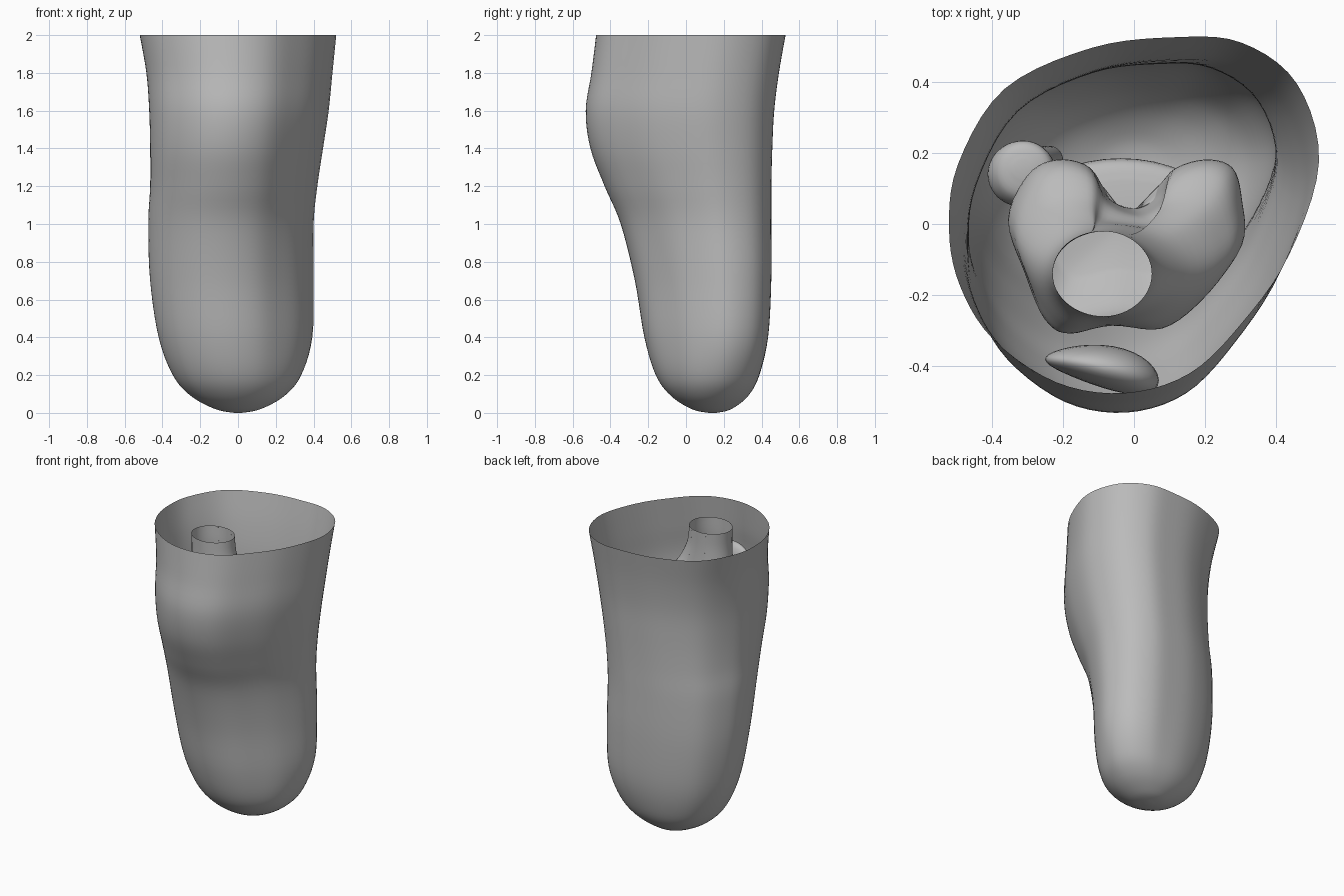
import bpy
import bmesh
import math
from mathutils import Vector

default_cube = bpy.data.objects.get("Cube")
if default_cube:
    bpy.data.objects.remove(default_cube, do_unlink=True)

# One plain grey for every part
grey = bpy.data.materials.new("plain grey")
grey.use_nodes = True
grey.diffuse_color = (0.5, 0.5, 0.5, 1)
shader = next(n for n in grey.node_tree.nodes if n.type == 'BSDF_PRINCIPLED')
shader.inputs["Base Color"].default_value = grey.diffuse_color


def spline(points, steps, closed):
    """Smooth curve through points of any dimension."""
    points = [Vector(p) for p in points]
    count = len(points)

    def pick(index):
        return points[index % count] if closed else points[max(0, min(count - 1, index))]

    result = []
    for i in range(count if closed else count - 1):
        a, b, c, d = (pick(i + k) for k in (-1, 0, 1, 2))
        for s in range(steps):
            t = s / steps
            result.append(b + (c - a) * (t / 2)
                          + (a * 2 - b * 5 + c * 4 - d) * (t * t / 2)
                          + (b * 3 - a - c * 3 + d) * (t ** 3 / 2))
    if not closed:
        result.append(points[-1])
    return result


def finish(name, bm):
    mesh = bpy.data.meshes.new(name)
    bm.to_mesh(mesh)
    bm.free()
    mesh.materials.append(grey)
    obj = bpy.data.objects.new(name, mesh)
    bpy.context.collection.objects.link(obj)
    for polygon in mesh.polygons:
        polygon.use_smooth = True


def spline_levels(levels):
    """Smooth the level values column by column, in pairs of vectors."""
    first = spline([level[:3] for level in levels], 5, False)
    second = spline([level[3:] for level in levels], 5, False)
    return [(*a, *b) for a, b in zip(first, second)]


def loft(name, outline, levels, cap_top=False):
    """Skin an outline through levels of (z, left, right, front, back, roundness)."""
    shape = spline(outline, 5, True)
    bm = bmesh.new()
    rings = []
    for z, left, right, front, back, roundness in spline_levels(levels):
        ring = []
        for p in shape:
            q = p.lerp(p.normalized(), roundness)
            x = (left + right) / 2 + q.x * (right - left) / 2
            y = (front + back) / 2 + q.y * (back - front) / 2
            ring.append(bm.verts.new((x, y, z)))
        rings.append(ring)
    count = len(shape)
    for upper, lower in zip(rings, rings[1:]):
        for i in range(count):
            j = (i + 1) % count
            bm.faces.new((upper[i], lower[i], lower[j], upper[j]))

    def cap(ring, flip):
        middle = sum((v.co for v in ring), Vector()) / count
        centre = bm.verts.new(middle)
        for i in range(count):
            a, b = ring[i], ring[(i + 1) % count]
            bm.faces.new((a, b, centre) if flip else (a, centre, b))

    cap(rings[-1], False)
    if cap_top:
        cap(rings[0], True)
    finish(name, bm)


circle = [(math.cos(a * math.tau / 8), math.sin(a * math.tau / 8)) for a in range(8)]

# Skin: an open-topped sleeve, egg shaped in section, with a rounded closed end
skin_outline = [
    (1, 0.3), (0.88, 0.74), (0.58, 0.97), (0.22, 1), (-0.23, 0.94),
    (-0.7, 0.71), (-0.95, 0.29), (-1, -0.08), (-0.94, -0.4),
    (-0.76, -0.7), (-0.42, -0.94), (-0.05, -1), (0.3, -0.89),
    (0.58, -0.61), (0.84, -0.22),
]
loft("limb_skin", skin_outline, [
    (2.0, -0.52, 0.52, -0.475, 0.525, 0),
    (1.8, -0.485, 0.5, -0.5, 0.49, 0),
    (1.6, -0.47, 0.48, -0.53, 0.465, 0),
    (1.4, -0.465, 0.45, -0.505, 0.455, 0),
    (1.2, -0.465, 0.42, -0.43, 0.45, 0),
    (1.0, -0.475, 0.4, -0.345, 0.45, 0),
    (0.7, -0.465, 0.4, -0.27, 0.45, 0),
    (0.4, -0.42, 0.395, -0.22, 0.435, 0.1),
    (0.2, -0.345, 0.34, -0.16, 0.39, 0.4),
    (0.09, -0.25, 0.25, -0.08, 0.33, 0.7),
    (0.02, -0.12, 0.12, 0.03, 0.24, 1),
    (0, -0.02, 0.02, 0.12, 0.16, 1),
])

# Thigh bone: open hollow shaft that flares into two lobes with a notch behind
lobes_outline = [
    (1, 0), (1, 0.5), (0.92, 0.9), (0.68, 1), (0.4, 0.86), (0.31, 0.52),
    (0.1, 0.36), (-0.15, 0.52), (-0.3, 0.9), (-0.58, 1), (-0.83, 0.82),
    (-1, 0.28), (-0.86, -0.33), (-0.7, -0.86), (-0.5, -1), (-0.1, -0.86),
    (0.34, -0.92), (0.7, -0.55),
]
loft("thigh_bone", lobes_outline, [
    (1.97, -0.23, 0.05, -0.26, -0.02, 1),
    (1.84, -0.23, 0.07, -0.26, -0.02, 1),
    (1.7, -0.25, 0.14, -0.27, 0, 0.9),
    (1.58, -0.31, 0.24, -0.3, 0.07, 0.4),
    (1.5, -0.34, 0.29, -0.31, 0.16, 0.1),
    (1.4, -0.35, 0.3, -0.27, 0.18, 0),
    (1.32, -0.27, 0.22, -0.14, 0.13, 0),
])

# Shin bone: broad plateau tapering to a cut shaft
loft("shin_bone", circle, [
    (1.31, -0.25, 0.2, -0.12, 0.12, 1),
    (1.28, -0.34, 0.27, -0.2, 0.18, 1),
    (1.16, -0.32, 0.24, -0.25, 0.17, 1),
    (0.98, -0.2, 0.1, -0.24, 0.08, 1),
    (0.7, -0.15, 0.08, -0.17, 0.07, 1),
    (0.42, -0.13, 0.07, -0.1, 0.1, 1),
    (0.38, -0.08, 0.02, -0.04, 0.05, 1),
], cap_top=True)

# Calf bone: slim strut with a rounded head beside the shin bone
loft("calf_bone", circle, [
    (1.24, -0.34, -0.28, 0.13, 0.18, 1),
    (1.22, -0.39, -0.23, 0.07, 0.23, 1),
    (1.14, -0.41, -0.22, 0.05, 0.23, 1),
    (1.0, -0.35, -0.25, 0.11, 0.21, 1),
    (0.48, -0.28, -0.2, 0.14, 0.22, 1),
    (0.45, -0.26, -0.22, 0.16, 0.2, 1),
], cap_top=True)

# Kneecap: tilted oval pebble, thinner on one side
bm = bmesh.new()
bmesh.ops.create_uvsphere(bm, u_segments=32, v_segments=16, radius=1)
for v in bm.verts:
    u = v.co.x
    thickness = 0.06 + 0.02 * u
    v.co = Vector((-0.09 + 0.16 * u,
                   -0.41 - 0.03 * u + thickness * v.co.y + 0.01 * (1 - u * u),
                   1.6 + 0.16 * v.co.z))
finish("kneecap", bm)
